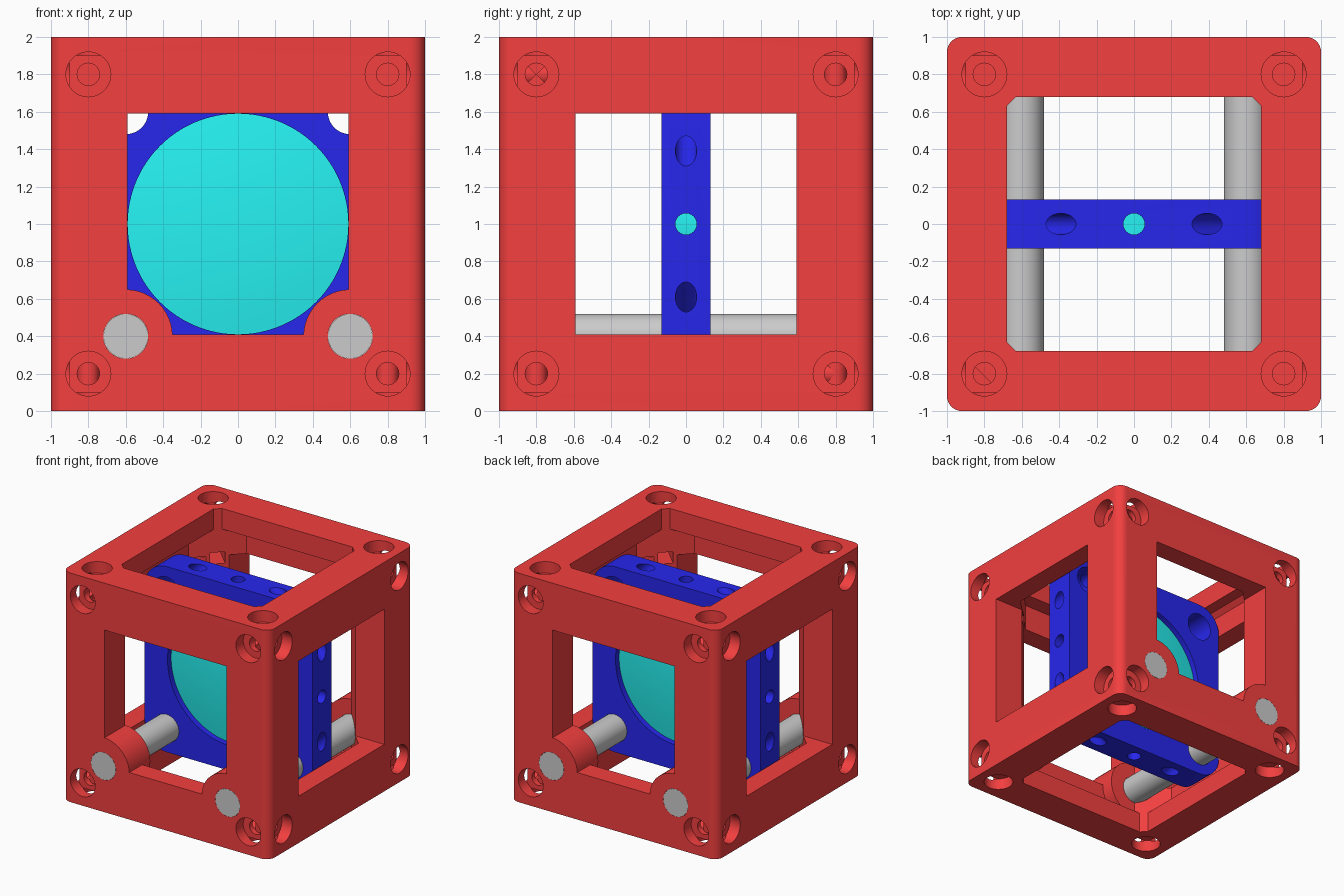
import bpy, bmesh, math
from mathutils import Matrix, Vector

if "Cube" in bpy.data.objects:
    bpy.data.objects.remove(bpy.data.objects["Cube"])

C = Vector((0, 0, 1))  # cube centre
SIGNS = [(a, b) for a in (-1, 1) for b in (-1, 1)]
ROT = {'X': Matrix.Rotation(math.pi / 2, 4, 'Y'),
       'Y': Matrix.Rotation(math.pi / 2, 4, 'X'),
       'Z': Matrix.Identity(4)}


def material(name, rgb):
    m = bpy.data.materials.new(name)
    m.diffuse_color = (*rgb, 1)
    m.use_nodes = True
    m.node_tree.nodes["Principled BSDF"].inputs["Base Color"].default_value = m.diffuse_color
    return m


def finish(bm, name, mat=None):
    bmesh.ops.recalc_face_normals(bm, faces=bm.faces)
    me = bpy.data.meshes.new(name)
    bm.to_mesh(me)
    bm.free()
    ob = bpy.data.objects.new(name, me)
    bpy.context.collection.objects.link(ob)
    if mat:
        me.materials.append(mat)
    return ob


def box(name, size, loc, rot=Matrix.Identity(4)):
    bm = bmesh.new()
    bmesh.ops.create_cube(bm, size=1, matrix=Matrix.Translation(loc) @ rot
                          @ Matrix.Diagonal((*size, 1)))
    return finish(bm, name)


def cyl(name, r, length, loc, rot, seg=40):
    bm = bmesh.new()
    bmesh.ops.create_cone(bm, cap_ends=True, segments=seg, radius1=r, radius2=r,
                          depth=length, matrix=Matrix.Translation(loc) @ rot)
    return finish(bm, name)


def octagon(name, half, total, length, axis):
    """Square prism whose corners are chamfered where |u|+|v| = total."""
    c = total - half
    pts = [(half, c), (c, half), (-c, half), (-half, c),
           (-half, -c), (-c, -half), (c, -half), (half, -c)]
    bm = bmesh.new()
    f = bm.faces.new([bm.verts.new((x, y, -length / 2)) for x, y in pts])
    ext = bmesh.ops.extrude_face_region(bm, geom=[f])['geom']
    bmesh.ops.translate(bm, vec=(0, 0, length),
                        verts=[v for v in ext if isinstance(v, bmesh.types.BMVert)])
    bmesh.ops.transform(bm, verts=bm.verts, matrix=Matrix.Translation(C) @ ROT[axis])
    return finish(bm, name)


def rounded_block(name, half, depth, r, axis, mat):
    bm = bmesh.new()
    bmesh.ops.create_cube(bm, size=1, matrix=Matrix.Diagonal((2 * half, 2 * half, depth, 1)))
    edges = [e for e in bm.edges if abs(e.verts[0].co.z - e.verts[1].co.z) > 0.1]
    bmesh.ops.bevel(bm, geom=edges, offset=r, segments=8, profile=0.5, affect='EDGES')
    bmesh.ops.transform(bm, verts=bm.verts, matrix=Matrix.Translation(C) @ ROT[axis])
    return finish(bm, name, mat)


def boolean(ob, tool, op='DIFFERENCE'):
    m = ob.modifiers.new('bool', 'BOOLEAN')
    m.operation, m.object, m.solver = op, tool, 'EXACT'
    bpy.context.view_layer.objects.active = ob
    bpy.ops.object.modifier_apply(modifier=m.name)
    bpy.data.objects.remove(tool, do_unlink=True)


def smooth(ob):
    bpy.ops.object.select_all(action='DESELECT')
    ob.select_set(True)
    bpy.context.view_layer.objects.active = ob
    bpy.ops.object.shade_smooth_by_angle(angle=math.radians(30))


red = material('red', (0.9, 0.05, 0.05))
blue = material('blue', (0.02, 0.02, 0.85))
cyan = material('cyan', (0.02, 0.9, 0.9))

# Cube frame: rounded block, hollowed, with a window in every face
frame = rounded_block('cube_frame', 1, 2, 0.08, 'Z', red)
cavity = octagon('cavity', 0.82, 1.31, 1.64, 'Z')
boolean(cavity, octagon('chamfer', 0.82, 1.60, 3, 'Y'), 'INTERSECT')
boolean(frame, cavity)
boolean(frame, octagon('top_window', 0.68, 1.31, 3, 'Z'))
boolean(frame, box('front_window', (1.18, 3, 1.18), C))
boolean(frame, box('side_window', (3, 1.18, 1.18), C))

# Sleeves that carry the rods through front and back walls
for sx, sy in SIGNS:
    boolean(frame, cyl('sleeve', 0.25, 0.29, (0.6 * sx, 0.855 * sy, 0.4), ROT['Y'], 48), 'UNION')
for sx in (-1, 1):
    boolean(frame, cyl('bore', 0.12, 3, (0.6 * sx, 0, 0.4), ROT['Y']))

# Counterbored screw holes at each corner of each face
for axis, d in (('X', Vector((1, 0, 0))), ('Y', Vector((0, 1, 0))), ('Z', Vector((0, 0, 1)))):
    u, v = Vector((d.z, d.x, d.y)), Vector((d.y, d.z, d.x))
    for a, b in SIGNS:
        p = C + 0.8 * (a * u + b * v)
        for s in (-1, 1):
            boolean(frame, cyl('counterbore', 0.12, 0.2, p + d * s, ROT[axis], 32))
            through = axis == 'Y' and p.z < 1
            start = 0.4 if through else 0.65
            boolean(frame, cyl('screw_hole', 0.06, 1.1 - start,
                               p + d * s * (1.1 + start) / 2, ROT[axis], 24))

# Nut slots in the chamfered faces of the corner posts
for sx, sy in SIGNS:
    turn = Matrix.Rotation(math.atan2(sy, sx), 4, 'Z')
    for z in (0.43, 1.57):
        boolean(frame, box('nut_slot', (0.3, 0.12, 0.1), (0.7 * sx, 0.7 * sy, z), turn))
smooth(frame)

# Lens plate with lens opening, rod holes and set-screw holes
plate = rounded_block('lens_plate', 0.81, 0.26, 0.21, 'Y', blue)
boolean(plate, cyl('lens_opening', 0.59, 1, C, ROT['Y'], 96))
for sx, sz in SIGNS:
    p = C + Vector((0.6 * sx, 0, 0.6 * sz))
    boolean(plate, cyl('rod_hole', 0.12, 1, p, ROT['Y']))
    across = Vector((sx, 0, -sz)).to_track_quat('Z', 'Y').to_matrix().to_4x4()
    boolean(plate, cyl('set_screw_hole', 0.057, 0.9, p, across, 24))
for axis in 'XZ':
    boolean(plate, cyl('centre_hole', 0.057, 3, C, ROT[axis], 24))
smooth(plate)

# Biconvex lens: lathed profile about the y axis
prof = [(0.59 * i / 8, 0.08 + 0.04 * (1 - (i / 8) ** 2)) for i in range(9)]
prof += [(r, -y) for r, y in reversed(prof)]
bm = bmesh.new()
vs = [bm.verts.new((r, y, 1)) for r, y in prof]
es = [bm.edges.new(e) for e in zip(vs, vs[1:])]
bmesh.ops.spin(bm, geom=vs + es, cent=C, axis=(0, 1, 0), angle=math.tau, steps=96)
bmesh.ops.remove_doubles(bm, verts=bm.verts, dist=1e-4)
smooth(finish(bm, 'lens', cyan))

# Support rods
for sx, side in ((-1, 'left'), (1, 'right')):
    smooth(cyl(side + '_rod', 0.119, 2, (0.6 * sx, 0, 0.4), ROT['Y'], 48))
